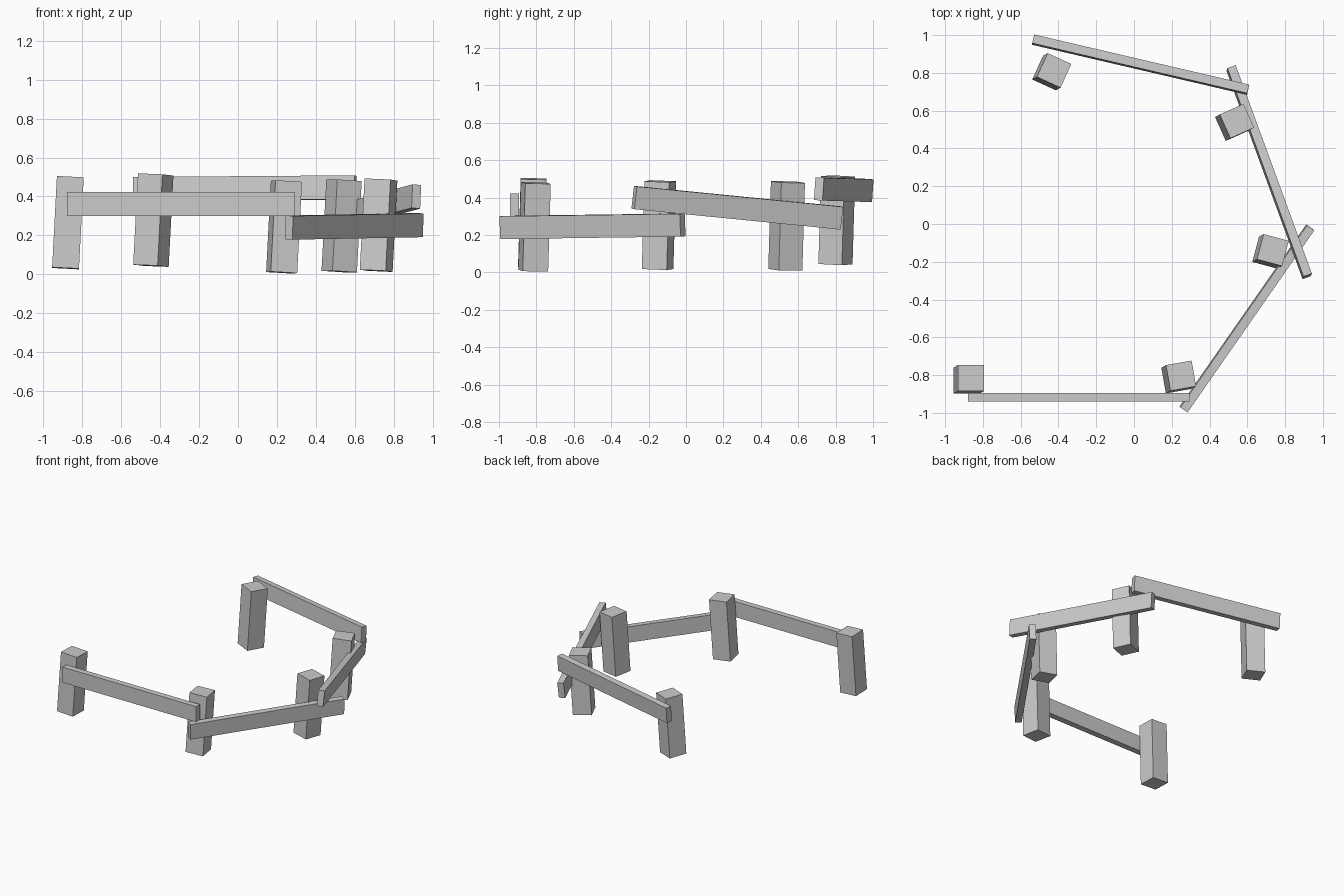
import bpy
from math import radians
from mathutils import Matrix, Vector

if "Cube" in bpy.data.objects:
    bpy.data.objects.remove(bpy.data.objects["Cube"])


def box(name, size, matrix):
    bpy.ops.mesh.primitive_cube_add(size=1)
    ob = bpy.context.object
    ob.name = name
    ob.data.transform(matrix @ Matrix.Diagonal((*size, 1)))
    return ob


# Posts: top centre and yaw; all share the same slight lean
POST = (0.138, 0.138, 0.47)
lean = Matrix.Rotation(radians(3), 4, 'Y') @ Matrix.Rotation(radians(-1.7), 4, 'X')


def post(name, top, yaw):
    m = (Matrix.Translation(top) @ lean @ Matrix.Rotation(radians(yaw), 4, 'Z')
         @ Matrix.Translation((0, 0, -POST[2] / 2)))
    box(name, POST, m)


posts = [
    ((-0.862, -0.815, 0.500), 0),
    ((0.249, -0.803, 0.478), 10),
    ((0.735, -0.138, 0.487), -15),
    ((0.545, 0.545, 0.483), 24),
    ((-0.423, 0.813, 0.513), -24.5),
]
for i, (top, yaw) in enumerate(posts):
    post(f"fence_post_{i + 1}", top, yaw)


# Rails: thin planks between two end points, slightly rolled about their length
def rail(name, a, b, roll):
    a, b = Vector(a), Vector(b)
    x = (b - a).normalized()
    y = Vector((0, 0, 1)).cross(x).normalized()
    z = x.cross(y)
    m = Matrix((x, y, z)).transposed().to_4x4()
    m = Matrix.Translation((a + b) / 2) @ m @ Matrix.Rotation(radians(roll), 4, 'X')
    box(name, ((b - a).length, 0.047, 0.122), m)


rails = [
    ((-0.88, -0.917, 0.361), (0.293, -0.917, 0.361), 0),
    ((0.262, -0.982, 0.240), (0.933, -0.018, 0.253), 3),
    ((0.917, -0.277, 0.400), (0.514, 0.826, 0.291), 4.5),
    ((0.604, 0.711, 0.446), (-0.534, 0.976, 0.438), 4),
]
for i, (a, b, roll) in enumerate(rails):
    rail(f"fence_rail_{i + 1}", a, b, roll)
